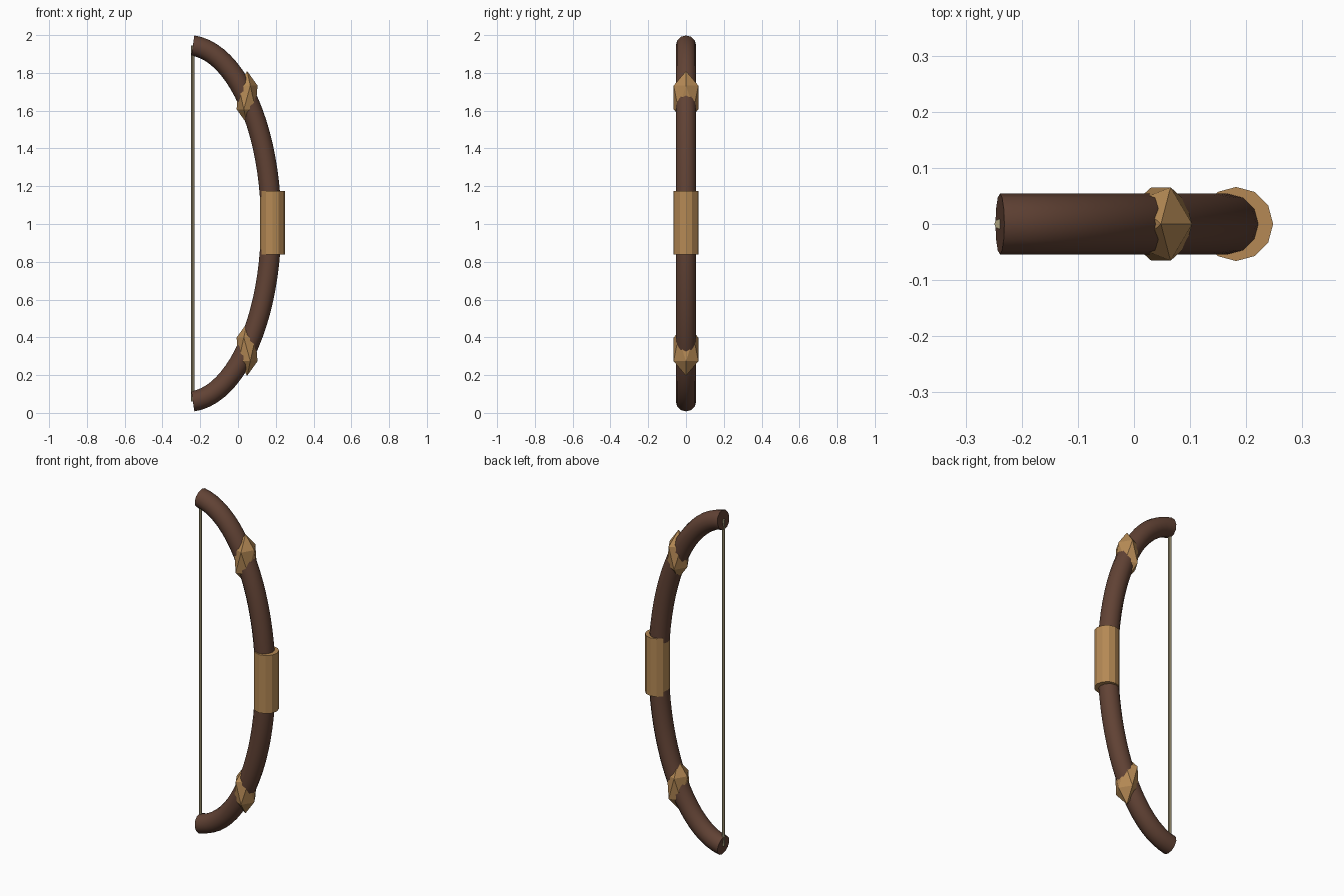
import bpy, bmesh
from math import sin, cos, pi, radians
from mathutils import Vector, Matrix

if "Cube" in bpy.data.objects:
    bpy.data.objects.remove(bpy.data.objects["Cube"])


def material(name, rgb):
    m = bpy.data.materials.new(name)
    m.diffuse_color = (*rgb, 1)
    m.use_nodes = True
    m.node_tree.nodes["Principled BSDF"].inputs["Base Color"].default_value = m.diffuse_color
    return m


WOOD = material("dark_wood", (0.12, 0.055, 0.035))
TAN = material("tan_leather", (0.46, 0.25, 0.09))
CORD = material("cord", (0.42, 0.36, 0.21))


def add_object(name, bm, mat, smooth=False):
    bmesh.ops.recalc_face_normals(bm, faces=bm.faces)
    me = bpy.data.meshes.new(name)
    bm.to_mesh(me)
    bm.free()
    me.materials.append(mat)
    ob = bpy.data.objects.new(name, me)
    bpy.context.collection.objects.link(ob)
    if smooth:
        bpy.context.view_layer.objects.active = ob
        ob.select_set(True)
        bpy.ops.object.shade_smooth_by_angle(angle=radians(40))
        ob.select_set(False)
    return ob


def cylinder(name, x, z0, z1, radius, sides, mat):
    bm = bmesh.new()
    bmesh.ops.create_cone(bm, cap_ends=True, segments=sides, radius1=radius,
                          radius2=radius, depth=z1 - z0,
                          matrix=Matrix.Translation((x, 0, (z0 + z1) / 2)))
    return add_object(name, bm, mat)


# Curved bow limb: round section swept along part of an ellipse
MID_Z, A, B, X0 = 1.003, 0.445, 0.944, -0.27
SIDES, STEPS, R = 12, 40, 0.054
bm = bmesh.new()
rings = []
for i in range(STEPS + 1):
    t = radians(-86 + 172 * i / STEPS)
    centre = Vector((X0 + A * cos(t), 0, MID_Z + B * sin(t)))
    out = Vector((B * cos(t), 0, A * sin(t))).normalized()
    rings.append([bm.verts.new(centre + R * (out * cos(a) + Vector((0, sin(a), 0))))
                  for a in (2 * pi * k / SIDES for k in range(SIDES))])
for r0, r1 in zip(rings, rings[1:]):
    for k in range(SIDES):
        j = (k + 1) % SIDES
        bm.faces.new((r0[k], r0[j], r1[j], r1[k]))
bm.faces.new(rings[0])
bm.faces.new(rings[-1])
add_object("bow_limb", bm, WOOD, smooth=True)

# Grip sleeve and string
cylinder("grip", 0.182, 0.838, 1.174, 0.066, 12, TAN)
cylinder("string", -0.24, 0.06, 1.946, 0.009, 8, CORD)

# Faceted wraps: stretched icosahedra, mirrored above and below the grip
for name, s in (("upper_wrap", 1), ("lower_wrap", -1)):
    bm = bmesh.new()
    h = 0.447
    poles = [bm.verts.new((0, 0, 1)), bm.verts.new((0, 0, -1))]
    for zs, turn in ((h, 0), (-h, pi / 5)):
        for k in range(5):
            a = 2 * pi * k / 5 + turn
            bm.verts.new((0.894 * cos(a), 0.894 * sin(a), zs))
    bmesh.ops.convex_hull(bm, input=bm.verts)
    bmesh.ops.scale(bm, vec=(0.062, 0.077, 0.14 * s), verts=bm.verts)
    bmesh.ops.translate(bm, vec=(0.048, 0, MID_Z + 0.667 * s), verts=bm.verts)
    add_object(name, bm, TAN)
